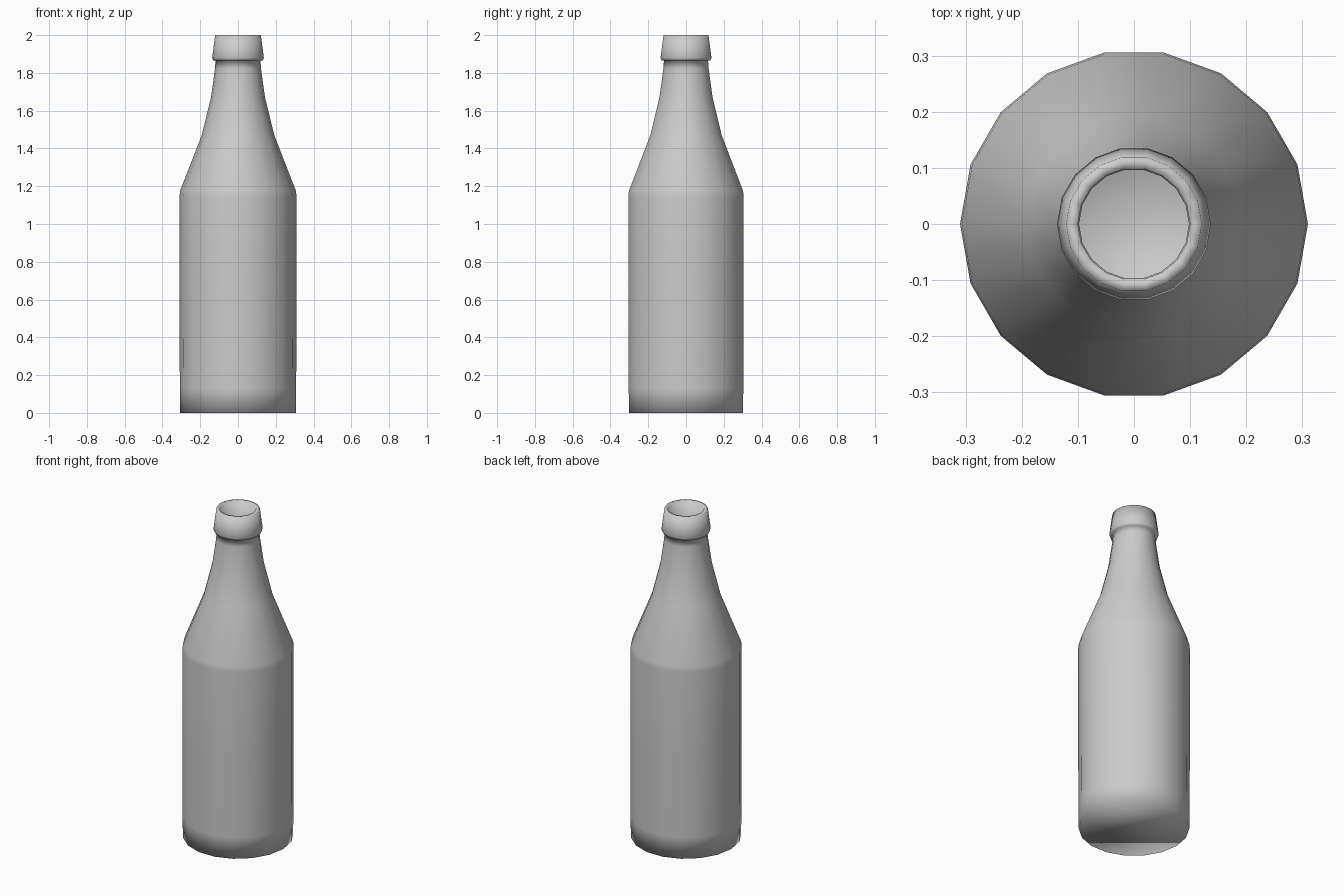
import bpy, bmesh
from math import cos, sin, tau

if "Cube" in bpy.data.objects:
    bpy.data.objects.remove(bpy.data.objects["Cube"])

SIDES = 18

# Outer wall (radius, height) from base to lip, then down the inside
PROFILE = [
    (0.307, 0.0), (0.308, 0.13), (0.31, 0.6), (0.31, 1.14), (0.307, 1.175),
    (0.192, 1.47), (0.143, 1.67), (0.122, 1.82), (0.119, 1.865),
    (0.131, 1.865), (0.137, 1.88), (0.121, 2.0),
    (0.100, 2.0), (0.098, 1.84), (0.12, 1.67), (0.17, 1.46),
    (0.285, 1.165), (0.287, 0.03),
]


def lathe(name, profile, sides):
    bm = bmesh.new()
    rings = [[bm.verts.new((r * cos(tau * i / sides), r * sin(tau * i / sides), z))
              for i in range(sides)] for r, z in profile]
    for a, b in zip(rings, rings[1:]):
        for i in range(sides):
            j = (i + 1) % sides
            bm.faces.new((a[i], a[j], b[j], b[i]))
    # Closed base and inner floor
    bm.faces.new(rings[0][::-1])
    bm.faces.new(rings[-1])
    for f in bm.faces:
        f.smooth = True
    bmesh.ops.recalc_face_normals(bm, faces=bm.faces)
    mesh = bpy.data.meshes.new(name)
    bm.to_mesh(mesh)
    bm.free()
    obj = bpy.data.objects.new(name, mesh)
    bpy.context.collection.objects.link(obj)
    return obj


# Hollow bottle
lathe("bottle", PROFILE, SIDES)
